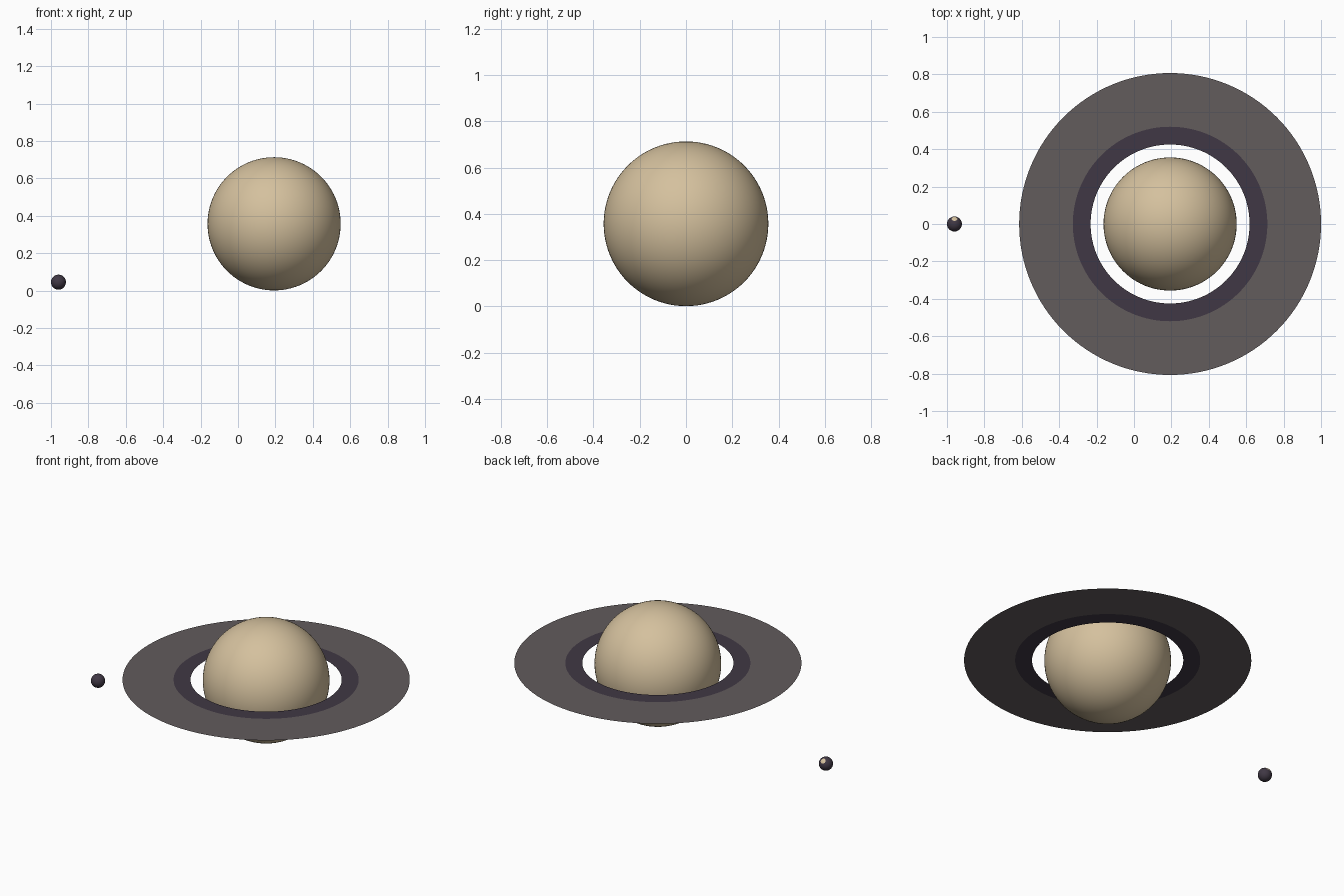
import bpy, bmesh, math

cube = bpy.data.objects.get("Cube")
if cube:
    bpy.data.objects.remove(cube, do_unlink=True)


def material(name, rgb):
    mat = bpy.data.materials.new(name)
    mat.use_nodes = True
    mat.diffuse_color = (*rgb, 1)
    bsdf = mat.node_tree.nodes["Principled BSDF"]
    bsdf.inputs["Base Color"].default_value = (*rgb, 1)
    bsdf.inputs["Roughness"].default_value = 0.8
    return mat


TAN = material("warm tan", (0.66, 0.53, 0.34))
GREY = material("dusty grey", (0.122, 0.106, 0.108))
PURPLE = material("dark purple", (0.051, 0.039, 0.058))

CENTRE_X = 0.193
CENTRE_Z = 0.357


def finish(name, bm, location, mats):
    mesh = bpy.data.meshes.new(name)
    bm.to_mesh(mesh)
    bm.free()
    for mat in mats:
        mesh.materials.append(mat)
    obj = bpy.data.objects.new(name, mesh)
    obj.location = location
    bpy.context.collection.objects.link(obj)
    return obj


def sphere(name, radius, location, mats, segments):
    bm = bmesh.new()
    bmesh.ops.create_uvsphere(bm, u_segments=segments,
                              v_segments=segments // 2, radius=radius)
    for face in bm.faces:
        face.smooth = True
    return finish(name, bm, location, mats)


def flat_ring(name, inner, outer, mat, segments=128):
    bm = bmesh.new()
    loops = []
    for radius in (inner, outer):
        loops.append([bm.verts.new((radius * math.cos(a), radius * math.sin(a), 0))
                      for a in (math.tau * i / segments for i in range(segments))])
    near, far = loops
    for i in range(segments):
        j = (i + 1) % segments
        bm.faces.new((near[i], far[i], far[j], near[j]))
    return finish(name, bm, (CENTRE_X, 0, CENTRE_Z + 0.003), [mat])


# Planet and its two flat rings
sphere("planet", 0.356, (CENTRE_X, 0, CENTRE_Z), [TAN], 96)
flat_ring("inner_ring", 0.425, 0.52, PURPLE)
flat_ring("outer_ring", 0.52, 0.807, GREY)

# Small moon with a pale round patch at its tilted pole
MOON_RADIUS = 0.04
moon = sphere("moon", MOON_RADIUS, (-0.96, 0, 0.045), [PURPLE, TAN], 48)
for face in moon.data.polygons:
    if face.center.z > 0.91 * MOON_RADIUS:
        face.material_index = 1
moon.rotation_euler.x = math.radians(-47)
